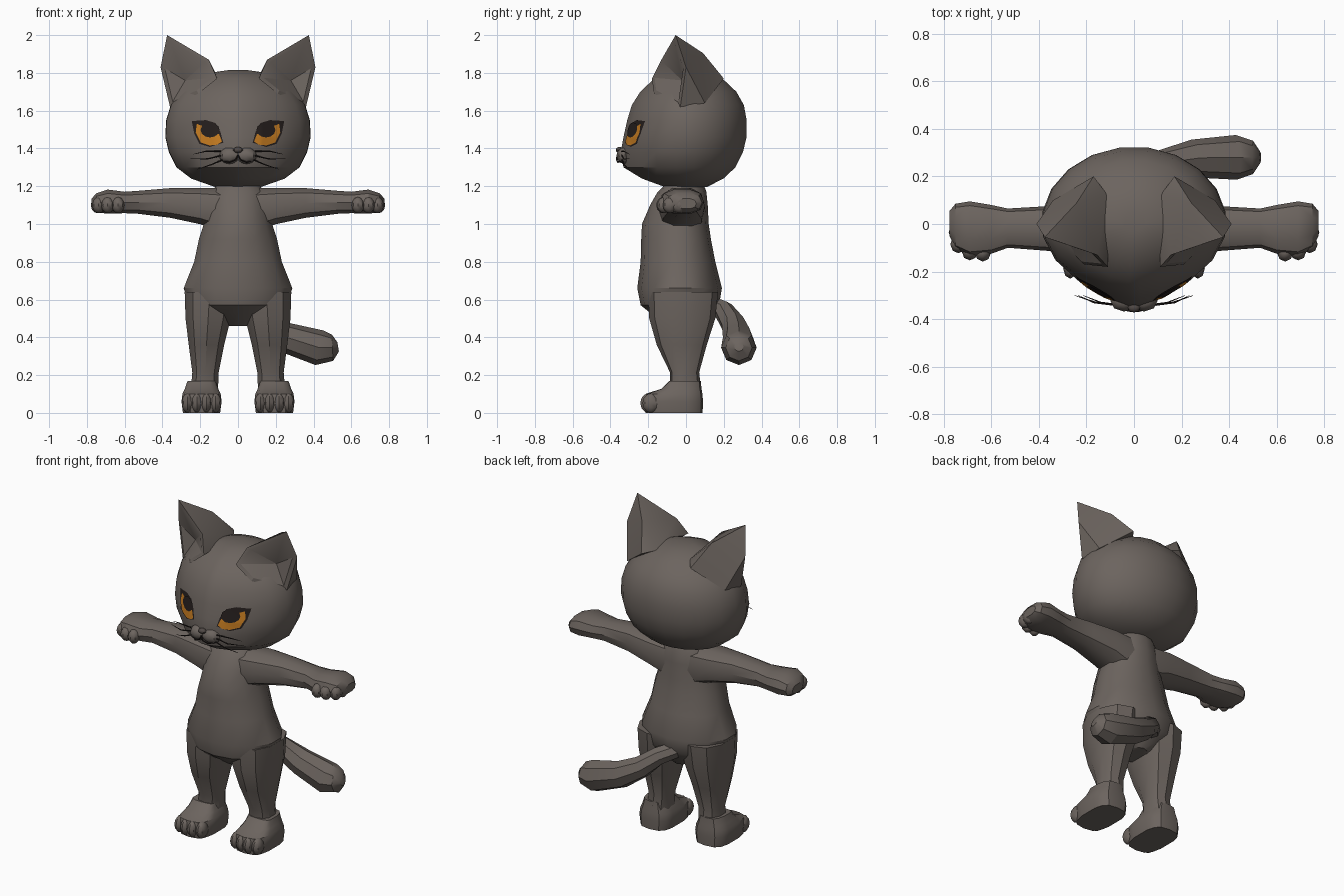
import bpy, bmesh, math
from mathutils import Vector
from mathutils.bvhtree import BVHTree

if "Cube" in bpy.data.objects:
    bpy.data.objects.remove(bpy.data.objects["Cube"], do_unlink=True)


def material(name, rgb):
    m = bpy.data.materials.new(name)
    m.use_nodes = True
    m.diffuse_color = (*rgb, 1)
    m.node_tree.nodes["Principled BSDF"].inputs["Base Color"].default_value = (*rgb, 1)
    return m


FUR = material("grey_fur", (0.15, 0.128, 0.114))
DARK = material("dark_brown", (0.018, 0.013, 0.012))
AMBER = material("amber", (0.56, 0.2, 0.015))
NOSE = material("nose_grey", (0.08, 0.066, 0.06))
SIDES = (("left", 1), ("right", -1))


def finish(name, bm, mat, angle=32, recalc=True):
    if recalc:
        bmesh.ops.recalc_face_normals(bm, faces=bm.faces)
    me = bpy.data.meshes.new(name)
    bm.to_mesh(me)
    bm.free()
    me.materials.append(mat)
    ob = bpy.data.objects.new(name, me)
    bpy.context.collection.objects.link(ob)
    bpy.ops.object.select_all(action='DESELECT')
    ob.select_set(True)
    bpy.context.view_layer.objects.active = ob
    bpy.ops.object.shade_smooth_by_angle(angle=math.radians(angle))
    return ob


def loft(name, rings, mat=FUR, angle=32):
    """Skin closed rings of points and cap both ends."""
    bm = bmesh.new()
    vs = [[bm.verts.new(p) for p in r] for r in rings]
    n = len(vs[0])
    for a, b in zip(vs, vs[1:]):
        for i in range(n):
            j = (i + 1) % n
            bm.faces.new((a[i], a[j], b[j], b[i]))
    bm.faces.new(vs[0])
    bm.faces.new(vs[-1])
    return finish(name, bm, mat, angle)


def power(v, p):
    return math.copysign(abs(v) ** p, v)


def z_ring(z, rx, yf, yb, cx=0, cy=0, n=14, front=1, square=1):
    """Horizontal ring with separate front and back depth."""
    pts = []
    for i in range(n):
        t = math.tau * (i + 0.5) / n
        c, s = power(math.cos(t), square), power(math.sin(t), square)
        if s < 0:
            c = power(c, front)
        pts.append(Vector((cx + rx * c, cy + s * ((yb - cy) if s > 0 else (cy - yf)), z)))
    return pts


def x_ring(x, y0, y1, z0, z1, n=10):
    return [Vector((x, (y0 + y1) / 2 + (y1 - y0) / 2 * power(math.cos(math.tau * i / n), 0.8),
                    (z0 + z1) / 2 + (z1 - z0) / 2 * power(math.sin(math.tau * i / n), 0.8)))
            for i in range(n)]


def tube(name, pts, radii, mat=FUR, n=8):
    pts = [Vector(p) for p in pts]
    rings = []
    for i, (p, r) in enumerate(zip(pts, radii)):
        d = (pts[min(i + 1, len(pts) - 1)] - pts[max(i - 1, 0)]).normalized()
        u = d.cross(Vector((0, 0, 1))).normalized()
        v = d.cross(u)
        rings.append([p + r * (u * math.cos(math.tau * k / n) + v * math.sin(math.tau * k / n))
                      for k in range(n)])
    return loft(name, rings, mat)


def blob(name, loc, radii, mat=FUR, angle=40):
    bm = bmesh.new()
    bmesh.ops.create_uvsphere(bm, u_segments=8, v_segments=6, radius=1)
    bmesh.ops.scale(bm, vec=radii, verts=bm.verts)
    bmesh.ops.translate(bm, vec=loc, verts=bm.verts)
    return finish(name, bm, mat, angle)


# Head: round skull narrowing towards the face
head_profile = [(1.195, .12, -.11, .11), (1.24, .25, -.235, .2), (1.3, .33, -.335, .265),
                (1.38, .37, -.35, .305), (1.46, .39, -.335, .325), (1.55, .385, -.315, .325),
                (1.63, .36, -.29, .31), (1.7, .31, -.245, .27), (1.77, .215, -.17, .195),
                (1.805, .12, -.085, .11), (1.815, .05, -.03, .05)]
head = loft("head", [z_ring(*r, n=20, front=1.45) for r in head_profile])
skin = BVHTree.FromPolygons([v.co.copy() for v in head.data.vertices],
                            [list(p.vertices) for p in head.data.polygons])

# Torso and pelvis
torso_profile = [(.46, .07, -.09, .09), (.53, .2, -.19, .15), (.57, .265, -.24, .175),
                 (.66, .295, -.258, .19), (.8, .238, -.24, .155), (.92, .212, -.237, .132),
                 (1.0, .185, -.233, .12), (1.1, .17, -.19, .115), (1.17, .15, -.15, .108),
                 (1.22, .1, -.1, .09)]
loft("torso", [z_ring(*r, cy=-.03) for r in torso_profile])

# Tail sweeping back and to the left
tube("tail", [(-.02, .13, .57), (.05, .2, .54), (.13, .25, .47), (.25, .275, .4),
              (.43, .28, .345), (.5, .28, .345), (.53, .28, .35)],
     [.05, .055, .065, .08, .094, .07, .025])


def ear(side, s):
    rim = [Vector(p) for p in ((.375, -.055, 2), (.41, 0, 1.83), (.36, -.03, 1.62),
                               (.21, -.17, 1.69), (.11, -.18, 1.77), (.155, -.13, 1.87))]
    mid = sum(rim, Vector()) / len(rim)
    points = rim + [p.lerp(mid, .16) for p in rim]
    points += [Vector(p) for p in ((.28, -.02, 1.76), (.24, .09, 1.905), (.17, .2, 1.77),
                                   (.34, .1, 1.64), (.11, .12, 1.78))]
    bm = bmesh.new()
    v = [bm.verts.new((p.x * s, p.y, p.z)) for p in points]
    pit, ridge, back, outer, inner = v[12:]
    for i in range(6):
        j = (i + 1) % 6
        bm.faces.new((v[i], v[j], v[j + 6], v[i + 6]))
        bm.faces.new((v[i + 6], v[j + 6], pit))
    for f in ((v[0], ridge, v[1]), (v[1], ridge, outer), (v[1], outer, v[2]),
              (outer, ridge, back), (v[0], v[5], ridge), (v[5], inner, ridge),
              (v[5], v[4], inner), (ridge, inner, back), (v[4], v[3], inner),
              (v[3], v[2], outer), (v[3], outer, inner), (inner, outer, back)):
        bm.faces.new(f)
    finish(side + "_ear", bm, FUR, 25)


def on_face(x, z, lift):
    hit, normal, _, _ = skin.ray_cast(Vector((x, -2, z)), Vector((0, 1, 0)))
    return hit + Vector((0, -1, 0)) * lift


def face_plate(name, outline, s, lift, mat, layers=6, cuts=5):
    """Thin sheet that follows the surface of the face."""
    pts = [Vector(p) for p in outline]
    mid = sum(pts, Vector((0, 0))) / len(pts)
    edge = [a.lerp(b, k / cuts) for a, b in zip(pts, pts[1:] + pts[:1]) for k in range(cuts)]
    bm = bmesh.new()
    rows = [[bm.verts.new(on_face(q.x * s, q.y, lift)) for q in
             (mid.lerp(p, k / layers) for p in edge)] for k in range(1, layers + 1)]
    centre = bm.verts.new(on_face(mid.x * s, mid.y, lift))
    n = len(edge)
    for i in range(n):
        j = (i + 1) % n
        bm.faces.new((centre, rows[0][i], rows[0][j]))
        for a, b in zip(rows, rows[1:]):
            bm.faces.new((a[i], b[i], b[j], a[j]))
    bm.normal_update()
    bmesh.ops.reverse_faces(bm, faces=[f for f in bm.faces if f.normal.y > 0])
    finish(name, bm, mat, recalc=False)


def oval(cx, cz, rx, rz, n=12):
    return [(cx + rx * math.cos(math.tau * i / n), cz + rz * math.sin(math.tau * i / n))
            for i in range(n)]


eye_outline = [(.078, 1.43), (.092, 1.485), (.12, 1.535), (.17, 1.55), (.245, 1.545),
               (.232, 1.48), (.205, 1.425), (.15, 1.408)]
iris_outline = [(.085, 1.437), (.1, 1.475), (.15, 1.505), (.218, 1.53), (.224, 1.485),
                (.198, 1.432), (.15, 1.416), (.11, 1.42)]
whiskers = [((.09, 1.385), (.17, 1.385), (.235, 1.37)), ((.08, 1.365), (.16, 1.345), (.25, 1.345)),
            ((.07, 1.345), (.14, 1.315), (.215, 1.29))]

for side, s in SIDES:
    ear(side, s)

    # Eye layers
    face_plate(side + "_eye_rim", eye_outline, s, .004, DARK)
    face_plate(side + "_iris", iris_outline, s, .007, AMBER)
    face_plate(side + "_pupil", oval(.148, 1.498, .05, .04), s, .0095, DARK)

    # Muzzle, mouth and whiskers
    blob(side + "_muzzle", (.042 * s, -.322, 1.362), (.058, .046, .045))
    tube(side + "_mouth", [(0, -.364, 1.365), (.012 * s, -.367, 1.34), (.045 * s, -.36, 1.327),
                           (.075 * s, -.338, 1.335)], [.004] * 4, DARK, 5)
    for k, path in enumerate(whiskers):
        depth = (-.34, -.33, -.3)
        tube(f"{side}_whisker_{k + 1}", [(x * s, y, z) for (x, z), y in zip(path, depth)],
             [.004, .0035, .001], DARK, 5)

    # Leg
    leg = [(.12, .178, .075, -.085, .08), (.215, .172, .073, -.085, .07),
           (.36, .167, .098, -.155, .11), (.5, .158, .125, -.195, .155), (.64, .15, .138, -.2, .17)]
    loft(side + "_leg", [z_ring(z, r, f, b, cx * s, -.015, 10, square=.85)
                         for z, cx, r, f, b in leg])

    # Foot and toes
    foot = [(0, .1, -.215, .088), (.06, .108, -.225, .09), (.1, .103, -.215, .087),
            (.128, .09, -.13, .082), (.17, .075, -.088, .078)]
    loft(side + "_foot", [z_ring(z, r, f, b, .193 * s, -.05, 14, square=.65)
                          for z, r, f, b in foot])
    for k in range(4):
        inset = .012 if k in (0, 3) else 0
        blob(f"{side}_toe_{k + 1}", ((.118 + .05 * k) * s, -.197 + inset, .052),
             (.03, .045, .052))

    # Arm with paw
    arm = [(.08, -.15, .1, .95, 1.195), (.2, -.14, .1, .995, 1.195), (.36, -.113, .075, 1.03, 1.193),
           (.53, -.1, .065, 1.052, 1.178), (.6, -.125, .08, 1.055, 1.173),
           (.69, -.135, .095, 1.052, 1.185), (.75, -.105, .085, 1.06, 1.165),
           (.775, -.05, .055, 1.08, 1.135)]
    loft(side + "_arm", [x_ring(x * s, *r) for x, *r in arm])
    fingers = [(.635, -.12), (.69, -.115), (.738, -.085), (.745, -.035)]
    for k, (x, y) in enumerate(fingers):
        blob(f"{side}_finger_{k + 1}", (x * s, y, 1.1), (.034, .038, .043))

# Nose
blob("nose", (0, -.352, 1.392), (.026, .02, .016), NOSE)
